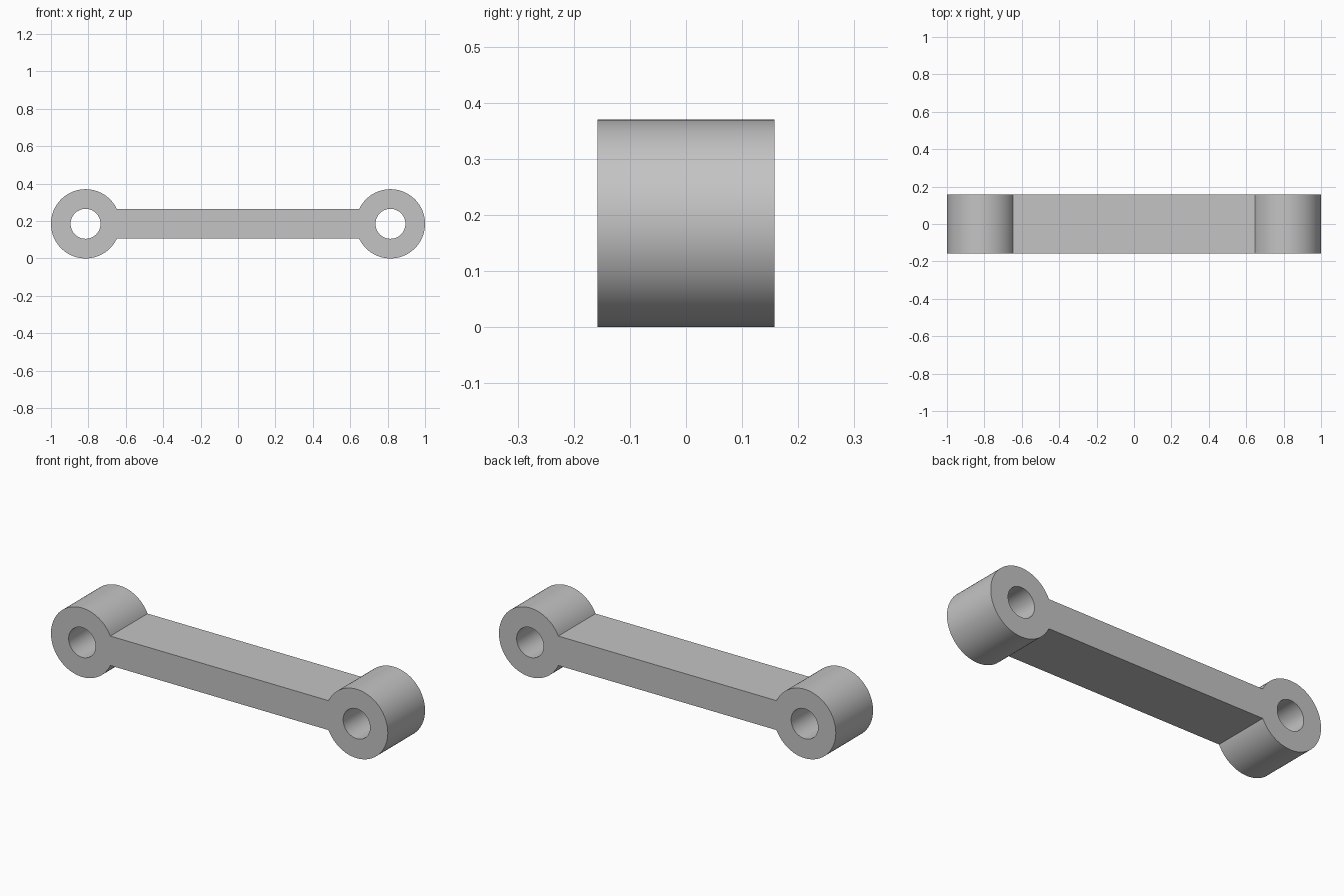
import bpy, bmesh, math
from mathutils import Vector

cube = bpy.data.objects.get("Cube")
if cube:
    bpy.data.objects.remove(cube, do_unlink=True)

EYE_X, EYE_R, HOLE_R = 0.815, 0.185, 0.08
BAR_HALF, DEPTH = 0.079, 0.316
STEPS = 96

grey = bpy.data.materials.new("plain grey")
grey.use_nodes = True
colour = (0.55, 0.55, 0.55, 1)
grey.diffuse_color = colour
grey.node_tree.nodes["Principled BSDF"].inputs["Base Color"].default_value = colour


def arc(cx, radius, start, end, steps):
    """Points along an arc in the front plane."""
    angles = [start + (end - start) * i / steps for i in range(steps + 1)]
    return [Vector((cx + radius * math.cos(a), -DEPTH / 2,
                    EYE_R + radius * math.sin(a))) for a in angles]


def add_loop(bm, points):
    verts = [bm.verts.new(p) for p in points]
    return [bm.edges.new((v, verts[i - 1])) for i, v in enumerate(verts)]


bm = bmesh.new()

# Outer outline: the bar runs tangent-free into a round eye at each end
neck = math.asin(BAR_HALF / EYE_R)
right_eye = arc(EYE_X, EYE_R, neck - math.pi, math.pi - neck, STEPS)
left_eye = arc(-EYE_X, EYE_R, neck, 2 * math.pi - neck, STEPS)
edges = add_loop(bm, right_eye + left_eye)

# Pin holes
for side in (-1, 1):
    edges += add_loop(bm, arc(side * EYE_X, HOLE_R, 0, 2 * math.pi, STEPS)[:-1])

# Fill the profile and extrude it through the depth
bmesh.ops.triangle_fill(bm, edges=edges, use_beauty=True)
result = bmesh.ops.extrude_face_region(bm, geom=bm.faces[:], use_keep_orig=True)
moved = [g for g in result["geom"] if isinstance(g, bmesh.types.BMVert)]
bmesh.ops.translate(bm, verts=moved, vec=(0, DEPTH, 0))
bmesh.ops.recalc_face_normals(bm, faces=bm.faces[:])

mesh = bpy.data.meshes.new("link_arm")
bm.to_mesh(mesh)
bm.free()
mesh.materials.append(grey)
link = bpy.data.objects.new("link_arm", mesh)
bpy.context.collection.objects.link(link)

# Smooth round walls, sharp rims
bpy.context.view_layer.objects.active = link
link.select_set(True)
bpy.ops.object.shade_smooth_by_angle(angle=math.radians(30))
